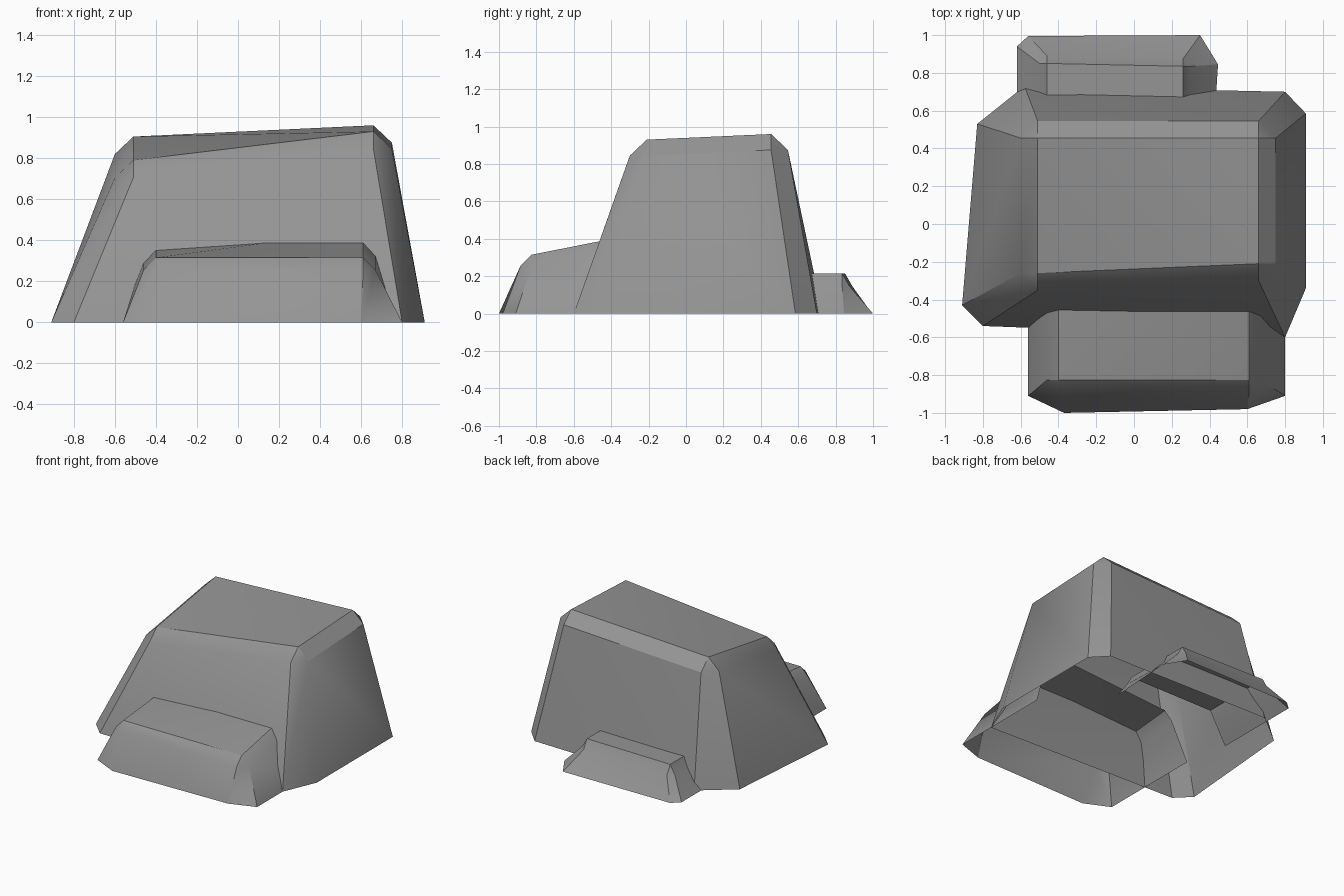
import bpy, bmesh, math

if "Cube" in bpy.data.objects:
    bpy.data.objects.remove(bpy.data.objects["Cube"])

grey = bpy.data.materials.new("stone_grey")
grey.diffuse_color = (0.30, 0.30, 0.30, 1)
grey.use_nodes = True
grey.node_tree.nodes["Principled BSDF"].inputs["Base Color"].default_value = grey.diffuse_color

# corner order: front-left, front-right, back-right, back-left
SIGNS = ((-1, -1), (1, -1), (1, 1), (-1, 1))


def rock(name, tops, base_x, base_y, bevel, open_side=None, diagonal=0):
    """Tapered, bevelled, bottomless block; open_side 0 = front, 2 = back."""
    bm = bmesh.new()
    h, v = bevel
    top = [bm.verts.new(t) for t in tops]
    rim, foot = ([], []), ([], [])          # [0] on the x sides, [1] on the y sides
    for t, bx, by, (sx, sy) in zip(tops, base_x, base_y, SIGNS):
        rim[0].append(bm.verts.new((t[0] + sx * h, t[1], t[2] - v)))
        foot[0].append(bm.verts.new((*bx, 0)))
        if by is None:
            rim[1].append(None)
            foot[1].append(None)
        else:
            rim[1].append(bm.verts.new((t[0], t[1] + sy * h, t[2] - v)))
            foot[1].append(bm.verts.new((*by, 0)))

    def quad(a, b, c, d):
        bm.faces.new((a, b, c))
        bm.faces.new((a, c, d))

    # top, split along the chosen diagonal
    quad(*(top[diagonal:] + top[:diagonal]))
    # walls and their top bevels
    for i in range(4):
        if i == open_side:
            continue
        j, k = (i + 1) % 4, 1 - i % 2
        r, f = rim[k], foot[k]
        quad(f[j], r[j], r[i], f[i])
        quad(r[j], top[j], top[i], r[i])
    # chamfered corners
    for i in range(4):
        if base_y[i] is None:
            continue
        a, b = (0, 1) if i % 2 == 0 else (1, 0)
        quad(foot[a][i], foot[b][i], rim[b][i], rim[a][i])
        bm.faces.new((rim[a][i], rim[b][i], top[i]))

    bmesh.ops.recalc_face_normals(bm, faces=bm.faces)
    # make sure the shell faces outwards
    bm.normal_update()
    if sum(f.normal.z * f.calc_area() for f in bm.faces) < 0:
        bmesh.ops.reverse_faces(bm, faces=bm.faces)
    mesh = bpy.data.meshes.new(name)
    bm.to_mesh(mesh)
    bm.free()
    mesh.materials.append(grey)
    obj = bpy.data.objects.new(name, mesh)
    bpy.context.collection.objects.link(obj)
    bpy.ops.object.select_all(action='DESELECT')
    obj.select_set(True)
    bpy.context.view_layer.objects.active = obj
    bpy.ops.object.shade_smooth_by_angle(angle=math.radians(30))
    return obj


# large central boulder
rock("main_boulder",
     [(-0.51, -0.26, 0.79), (0.66, -0.21, 0.93), (0.66, 0.455, 0.96), (-0.51, 0.455, 0.905)],
     [(-0.91, -0.43), (0.91, -0.34), (0.91, 0.585), (-0.83, 0.53)],
     [(-0.80, -0.54), (0.80, -0.60), (0.80, 0.70), (-0.58, 0.73)],
     (0.09, 0.085), diagonal=1)

# low ledge in front, open where it runs into the boulder
rock("front_ledge",
     [(-0.40, -0.825, 0.315), (0.61, -0.825, 0.315), (0.61, -0.14, 0.45), (-0.40, -0.14, 0.38)],
     [(-0.56, -0.91), (0.80, -0.91), (0.80, -0.10), (-0.56, -0.09)],
     [(-0.37, -1.0), (0.60, -0.98), None, None],
     (0.06, 0.06), open_side=2)

# small ledge behind, open where it runs into the boulder
rock("back_ledge",
     [(-0.46, 0.28, 0.215), (0.26, 0.28, 0.215), (0.26, 0.835, 0.215), (-0.46, 0.85, 0.215)],
     [(-0.62, 0.25), (0.41, 0.31), (0.445, 0.845), (-0.62, 0.94)],
     [None, None, (0.35, 1.0), (-0.56, 0.995)],
     (0.04, 0.07), open_side=0)
